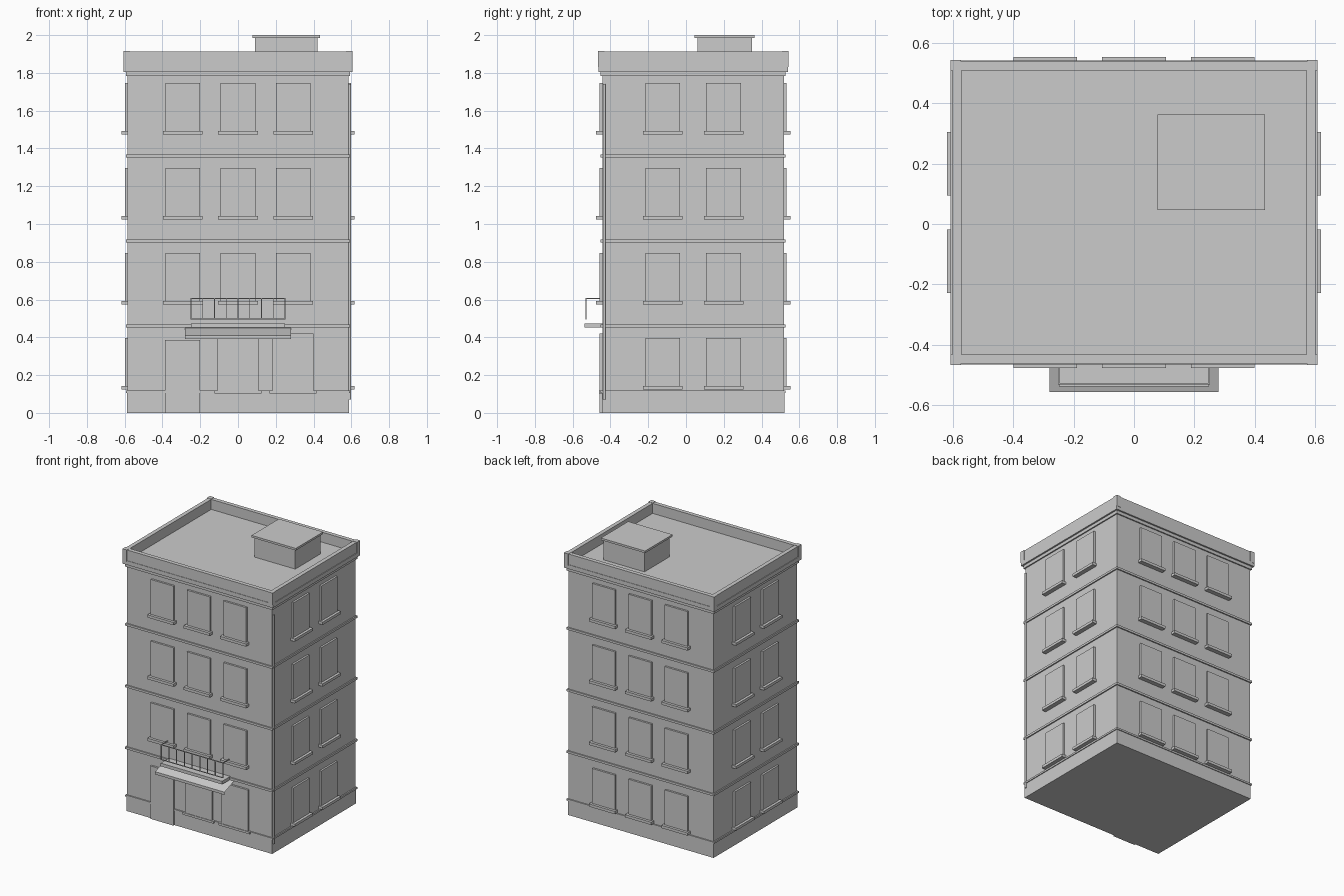
import bpy
import bmesh
from math import pi
from mathutils import Matrix

cube = bpy.data.objects.get("Cube")
if cube:
    bpy.data.objects.remove(cube, do_unlink=True)

grey = bpy.data.materials.new("stone grey")
grey.use_nodes = True
COLOUR = (0.6, 0.6, 0.6, 1)
grey.diffuse_color = COLOUR
grey.node_tree.nodes["Principled BSDF"].inputs["Base Color"].default_value = COLOUR

CY = 0.038            # depth centre of the building
HX, HY = 0.585, 0.481  # half width and half depth of the walls
FRONT = CY - HY
FLOOR = 0.45


def finish(name, bm):
    mesh = bpy.data.meshes.new(name)
    bm.to_mesh(mesh)
    bm.free()
    mesh.materials.append(grey)
    obj = bpy.data.objects.new(name, mesh)
    bpy.context.collection.objects.link(obj)
    return obj


def box(bm, x0, x1, y0, y1, z0, z1):
    centre = Matrix.Translation(((x0 + x1) / 2, (y0 + y1) / 2, (z0 + z1) / 2))
    size = Matrix.Diagonal((x1 - x0, y1 - y0, z1 - z0, 1))
    bmesh.ops.create_cube(bm, size=1, matrix=centre @ size)


def part(name, *boxes):
    bm = bmesh.new()
    for b in boxes:
        box(bm, *b)
    return finish(name, bm)


def slab(grow, z0, z1):
    return (-HX - grow, HX + grow, CY - HY - grow, CY + HY + grow, z0, z1)


def on_wall(side, u, half, out, z0, z1):
    """Box standing out from one wall, centred at u along it."""
    back = 0.01
    if side == "front":
        return (u - half, u + half, FRONT - out, FRONT + back, z0, z1)
    if side == "back":
        return (u - half, u + half, CY + HY - back, CY + HY + out, z0, z1)
    if side == "left":
        return (HX - back, HX + out, CY + u - half, CY + u + half, z0, z1)
    return (-HX - out, -HX + back, CY + u - half, CY + u + half, z0, z1)


# Main walls, plinth, string courses and cornice
part("walls", slab(0, 0, 1.84))
part("plinth", slab(0.003, 0, 0.108))
part("plinth_band", slab(0.009, 0.105, 0.118))
for i in range(1, 4):
    z = 0.003 + FLOOR * i
    part(f"string_course_{i}", slab(0.009, z, z + 0.016))
part("lower_cornice", slab(0.009, 1.783, 1.806))
part("upper_cornice", slab(0.021, 1.806, 1.836))

# Parapet: four walls with corner posts
px, py, t, top = HX + 0.016, HY + 0.018, 0.03, 1.913
part("parapet",
     (-px, px, CY - py, CY - py + t, 1.83, top),
     (-px, px, CY + py - t, CY + py, 1.83, top),
     (-px, -px + t, CY - py + t, CY + py - t, 1.83, top),
     (px - t, px, CY - py + t, CY + py - t, 1.83, top))
posts = []
for sx in (-1, 1):
    for sy in (-1, 1):
        x, y = sx * (px - 0.012), CY + sy * (py - 0.012)
        posts.append((x - 0.017, x + 0.017, y - 0.017, y + 0.017, 1.83, top + 0.002))
part("parapet_corner_posts", *posts)

# Roof hut
part("roof_hut", (0.09, 0.42, 0.06, 0.35, 1.83, 1.985))
part("roof_hut_cap", (0.077, 0.434, 0.046, 0.362, 1.985, 2.0))

# Regular windows with sills
for side in ("front", "back", "left", "right"):
    columns = (-0.293, 0, 0.293) if side in ("front", "back") else (-0.161, 0.161)
    first = 1 if side == "front" else 0
    panes, sills = [], []
    for level in range(first, 4):
        z = 0.141 + FLOOR * level
        for u in columns:
            panes.append(on_wall(side, u, 0.092, 0.014, z, z + 0.256))
            sills.append(on_wall(side, u, 0.105, 0.033, z - 0.018, z + 0.002))
    part(f"{side}_windows", *panes)
    part(f"{side}_window_sills", *sills)

# Ground floor front: door and shop windows
part("front_door", on_wall("front", -0.294, 0.093, 0.014, 0, 0.386))
part("shop_windows", *[on_wall("front", u, 0.109, 0.014, 0.118, 0.42) for u in (0, 0.291)])
part("shop_sills", *[on_wall("front", u, 0.125, 0.018, 0.103, 0.119) for u in (0, 0.291)])

# Awning: thin sloping sheet with a valance
bm = bmesh.new()
profile = ((FRONT, 0.45), (-0.555, 0.41), (-0.555, 0.39))
rows = [[bm.verts.new((x, y, z)) for x in (-0.28, 0.28)] for y, z in profile]
for a, b in zip(rows, rows[1:]):
    bm.faces.new((a[0], b[0], b[1], a[1]))
finish("awning", bm)

# Balcony slab and railing
part("balcony_slab", (-0.248, 0.248, -0.537, FRONT, 0.451, 0.474))
r, edge, rail_y = 0.0025, 0.249, -0.529
bars = [(-edge, edge, rail_y - r, rail_y + r, z - r, z + r) for z in (0.497, 0.605)]
for sx in (-edge, edge):
    bars.append((sx - r, sx + r, rail_y, FRONT, 0.605 - r, 0.605 + r))
for i in range(9):
    x = -edge + i * edge / 4
    bars.append((x - r, x + r, rail_y - r, rail_y + r, 0.495, 0.605))
part("balcony_railing", *bars)

# Downpipe beside the front corner
bm = bmesh.new()
bmesh.ops.create_cone(bm, cap_ends=True, segments=12, radius1=0.007, radius2=0.007,
                      depth=1.67, matrix=Matrix.Translation((0.591, FRONT + 0.011, 0.905)))
pipe = finish("downpipe", bm)
bpy.ops.object.select_all(action="DESELECT")
pipe.select_set(True)
bpy.context.view_layer.objects.active = pipe
bpy.ops.object.shade_smooth_by_angle(angle=pi / 4)
